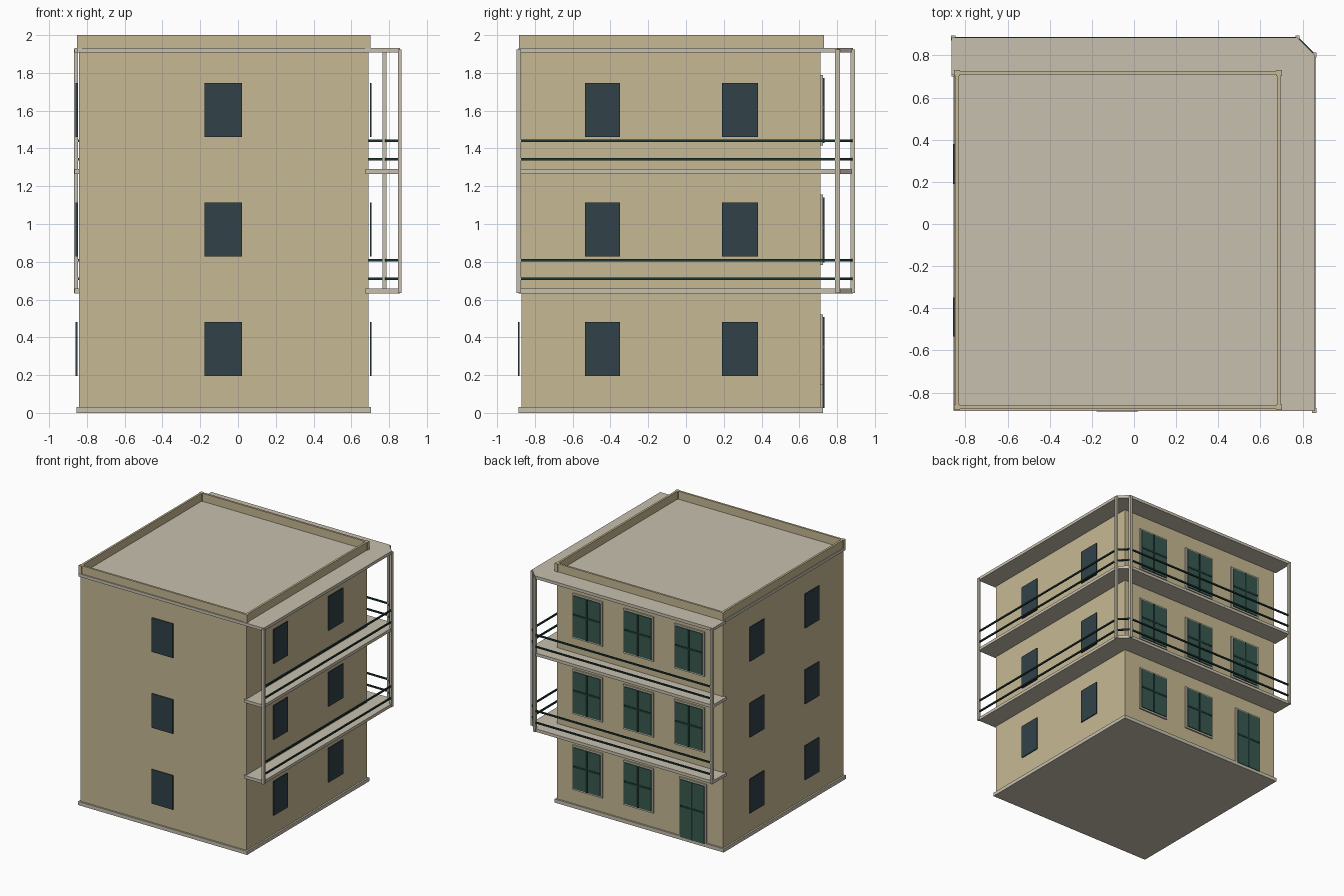
import bpy, bmesh
from mathutils import Vector

if "Cube" in bpy.data.objects:
    bpy.data.objects.remove(bpy.data.objects["Cube"])


def material(name, rgb):
    m = bpy.data.materials.new(name)
    m.diffuse_color = (*rgb, 1)
    m.use_nodes = True
    m.node_tree.nodes["Principled BSDF"].inputs["Base Color"].default_value = m.diffuse_color
    return m


TAN = material("tan_wall", (0.57, 0.485, 0.295))
GREY = material("warm_grey_concrete", (0.575, 0.53, 0.43))
GLASS = material("dark_blue_glass", (0.031, 0.054, 0.068))
GREEN = material("green_shutter", (0.038, 0.100, 0.078))
DARK = material("dark_green_metal", (0.013, 0.038, 0.033))

# Wall planes and storey heights
X0, X1, Y0, Y1 = -0.842, 0.69, -0.872, 0.712
STOREY = 0.633


def finish(name, bm, mat):
    bmesh.ops.recalc_face_normals(bm, faces=bm.faces)
    me = bpy.data.meshes.new(name)
    bm.to_mesh(me)
    bm.free()
    me.materials.append(mat)
    ob = bpy.data.objects.new(name, me)
    bpy.context.collection.objects.link(ob)
    return ob


def boxes(name, mat, *bounds):
    """One object from boxes given as (x0, x1, y0, y1, z0, z1)."""
    bm = bmesh.new()
    for x0, x1, y0, y1, z0, z1 in bounds:
        vs = bmesh.ops.create_cube(bm, size=1)["verts"]
        for v in vs:
            v.co = ((x0 + x1) / 2 + v.co.x * (x1 - x0),
                    (y0 + y1) / 2 + v.co.y * (y1 - y0),
                    (z0 + z1) / 2 + v.co.z * (z1 - z0))
    return finish(name, bm, mat)


def prism(name, mat, outline, z0, z1):
    bm = bmesh.new()
    f = bm.faces.new([bm.verts.new((x, y, z0)) for x, y in outline])
    top = bmesh.ops.extrude_face_region(bm, geom=[f])["geom"]
    bmesh.ops.translate(bm, vec=(0, 0, z1 - z0),
                        verts=[g for g in top if isinstance(g, bmesh.types.BMVert)])
    return finish(name, bm, mat)


def rail(name, path, z, r=0.006):
    """Square bar swept along a flat path with mitred corners."""
    pts = [Vector((x, y, 0)) for x, y in path]
    bm = bmesh.new()
    rings = []
    for i, p in enumerate(pts):
        a = (p - pts[i - 1]).normalized() if i else None
        b = (pts[i + 1] - p).normalized() if i < len(pts) - 1 else None
        t = ((a or b) + (b or a)).normalized()
        side = Vector((t.y, -t.x, 0)) * (r / t.dot(b or a))
        rings.append([bm.verts.new(p + side * s + Vector((0, 0, z + h * r)))
                      for s, h in ((-1, -1), (1, -1), (1, 1), (-1, 1))])
    for p, q in zip(rings, rings[1:]):
        for k in range(4):
            bm.faces.new((p[k], p[k - 1], q[k - 1], q[k]))
    bm.faces.new(rings[0])
    bm.faces.new(rings[-1])
    return finish(name, bm, DARK)


# Main block and plinth
boxes("walls", TAN, (X0, X1, Y0, Y1, 0.02, 1.92))
boxes("plinth", GREY, (X0 - 0.014, X1 + 0.014, Y0 - 0.014, Y1 + 0.014, 0, 0.03))

# Balcony slabs wrap the right and back, with a clipped corner
EDGE = [(0.675, -0.887), (0.858, -0.887), (0.858, 0.803), (0.777, 0.884), (-0.865, 0.884)]
for i in (1, 2):
    prism(f"balcony_slab_{i}", GREY, EDGE + [(-0.865, 0.70), (0.675, 0.70)],
          i * STOREY, i * STOREY + 0.025)
prism("roof_slab", GREY, [(-0.853, -0.887)] + EDGE[1:] + [(-0.865, 0.71), (-0.853, 0.71)],
      1.908, 1.933)

# Parapet with corner blocks
t, zp = 0.017, (1.925, 2.0)
px0, px1, py0, py1 = X0 - 0.006, X1 + 0.006, Y0 - 0.006, Y1 + 0.014
boxes("parapet", TAN,
      (px0, px1, py0, py0 + t, *zp), (px0, px1, py1 - t, py1, *zp),
      (px0, px0 + t, py0 + t, py1 - t, *zp), (px1 - t, px1, py0 + t, py1 - t, *zp))
boxes("parapet_corners", TAN,
      *[(x - 0.014, x + 0.014, y - 0.014, y + 0.014, *zp)
        for x in (px0 + t / 2, px1 - t / 2) for y in (py0 + t / 2, py1 - t / 2)])

# Posts and rails of the balconies
POSTS = [(0.856, -0.885), (0.856, 0.802), (0.776, 0.882), (-0.858, 0.882)]
boxes("balcony_posts", GREY,
      *[(x - 0.01, x + 0.01, y - 0.012, y + 0.012, 0.635, 1.925) for x, y in POSTS])
for i in (1, 2):
    for j, h in enumerate((0.077, 0.175)):
        rail(f"balcony_rail_{i}_{j + 1}", POSTS, i * STOREY + h)

# Dark windows on the front and both sides
for i in range(3):
    z = (0.195 + i * STOREY, 0.48 + i * STOREY)
    boxes(f"front_window_{i + 1}", GLASS, (-0.177, 0.02, Y0 - 0.017, Y0 - 0.009, *z))
    for name, xa, xb in (("right", X1 + 0.009, X1 + 0.017), ("left", X0 - 0.017, X0 - 0.009)):
        boxes(f"{name}_windows_{i + 1}", GLASS,
              (xa, xb, -0.535, -0.35, *z), (xa, xb, 0.19, 0.38, *z))


def shuttered_opening(name, xc, w, z0, z1, sill):
    """Surround, green leaves and dark crossing bars on the back wall."""
    h, f = w / 2, 0.014
    ya = Y1 - 0.005
    frame = [(xc - h, xc - h + f, ya, Y1 + 0.012, z0, z1),
             (xc + h - f, xc + h, ya, Y1 + 0.012, z0, z1),
             (xc - h + f, xc + h - f, ya, Y1 + 0.012, z1 - f, z1)]
    if sill:
        frame.append((xc - h + f, xc + h - f, ya, Y1 + 0.012, z0, z0 + f))
    boxes(name + "_frame", GREY, *frame)
    xa, xb, za, zb = xc - h + f, xc + h - f, z0 + (f if sill else 0), z1 - f
    boxes(name + "_leaves", GREEN, (xa, xb, Y1 + 0.011, Y1 + 0.019, za, zb))
    zm = za + 0.54 * (zb - za)
    boxes(name + "_bars", DARK,
          (xc - 0.007, xc + 0.007, Y1 + 0.015, Y1 + 0.022, za, zb),
          (xa, xb, Y1 + 0.015, Y1 + 0.0215, zm - 0.008, zm + 0.008))


for i in range(3):
    for j, xc in enumerate((0.405, -0.065, -0.535)):
        if i == 0 and j == 2:
            shuttered_opening("back_door", -0.567, 0.25, 0.025, 0.52, False)
        else:
            shuttered_opening(f"back_window_{i + 1}_{j + 1}", xc, 0.276,
                              0.15 + i * STOREY, 0.522 + i * STOREY, True)
